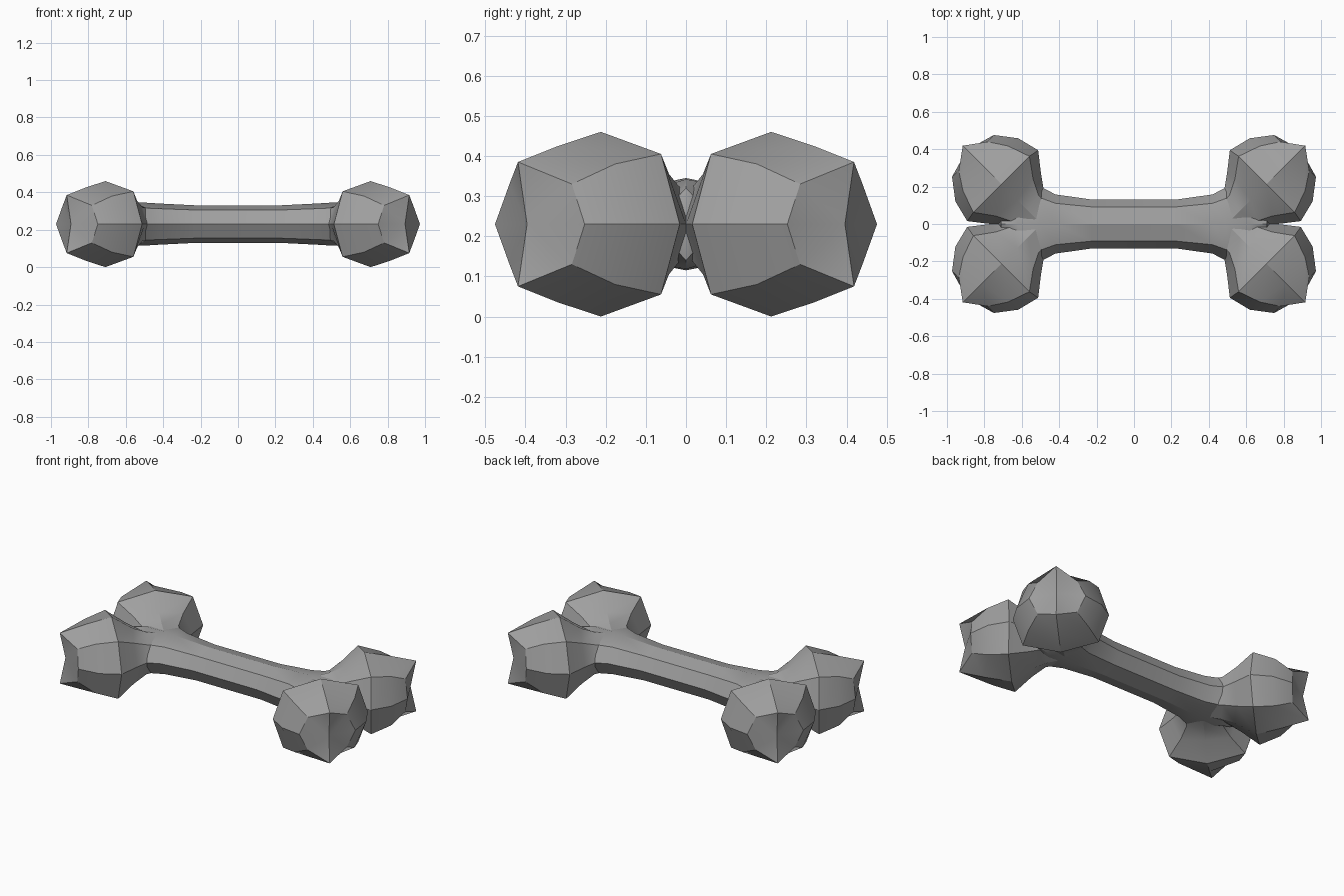
import bpy, bmesh, math
from mathutils import Vector

if "Cube" in bpy.data.objects:
    bpy.data.objects.remove(bpy.data.objects["Cube"])

MID_Z = 0.23

grey = bpy.data.materials.new("bone_grey")
grey.use_nodes = True
grey.diffuse_color = (0.35, 0.35, 0.35, 1)
grey.node_tree.nodes["Principled BSDF"].inputs["Base Color"].default_value = (0.35, 0.35, 0.35, 1)


def octagon(side, corner, top):
    """Eight (s, t, z) points of a ring from its side, corner and top points."""
    (a, w), (b, cw, cz), (c, h) = side, corner, top
    return [(a, w, 0), (b, cw, cz), (c, 0, h), (b, -cw, cz),
            (a, -w, 0), (b, -cw, -cz), (c, 0, -h), (b, cw, -cz)]


def skin(name, rings, start, end, place):
    """Bridge octagonal rings, closing each end on a single point."""
    bm = bmesh.new()
    loops = [[bm.verts.new(place(*p)) for p in ring] for ring in rings]
    for one, two in zip(loops, loops[1:]):
        for i in range(8):
            j = (i + 1) % 8
            bm.faces.new((one[i], one[j], two[j], two[i]))
    for loop, tip in ((loops[0], start), (loops[-1], end)):
        point = bm.verts.new(place(tip, 0, 0))
        for i in range(8):
            bm.faces.new((loop[i], loop[(i + 1) % 8], point))
    bmesh.ops.recalc_face_normals(bm, faces=bm.faces)
    mesh = bpy.data.meshes.new(name)
    bm.to_mesh(mesh)
    bm.free()
    mesh.materials.append(grey)
    obj = bpy.data.objects.new(name, mesh)
    bpy.context.collection.objects.link(obj)
    bpy.ops.object.select_all(action='DESELECT')
    obj.select_set(True)
    bpy.context.view_layer.objects.active = obj
    bpy.ops.object.shade_smooth_by_angle(angle=math.radians(28))
    return obj


# Shaft: waisted bar flaring at both ends, as (x, half width, half height)
half = [(0.22, 0.13, 0.1), (0.42, 0.158, 0.11), (0.5, 0.2, 0.115),
        (0.62, 0.13, 0.112), (0.71, 0.03, 0.09)]
stations = [(-x, w, h) for x, w, h in reversed(half)] + half
shaft_rings = [octagon((x, w), (x, 0.7 * w, 0.75 * h), (x, h)) for x, w, h in stations]
skin("shaft", shaft_rings, -0.73, 0.73, lambda x, y, z: Vector((x, y, MID_Z + z)))

# Knobs: faceted balls on short necks, set along the diagonals
knob_rings = [
    octagon((0, 0.13), (0, 0.09, 0.075), (0, 0.1)),
    octagon((0.12, 0.14), (0.12, 0.1, 0.09), (0.1, 0.12)),
    octagon((0.19, 0.19), (0.2, 0.14, 0.125), (0.18, 0.15)),
    octagon((0.29, 0.268), (0.3, 0.212, 0.175), (0.3, 0.23)),
    octagon((0.41, 0.238), (0.42, 0.17, 0.15), (0.45, 0.195)),
    octagon((0.515, 0.158), (0.512, 0.11, 0.1), (0.592, 0.155)),
]
D = math.sqrt(0.5)
for end, sx in (("left", 1), ("right", -1)):
    for face, sy in (("front", -1), ("back", 1)):
        def place(s, t, z, sx=sx, sy=sy):
            return Vector((sx * (0.497 + D * (s + t)), sy * max(0, D * (s - t)) if s > 0.15
                           else sy * D * (s - t), MID_Z + z))
        skin(f"{face}_{end}_knob", knob_rings, -0.05, 0.56, place)
